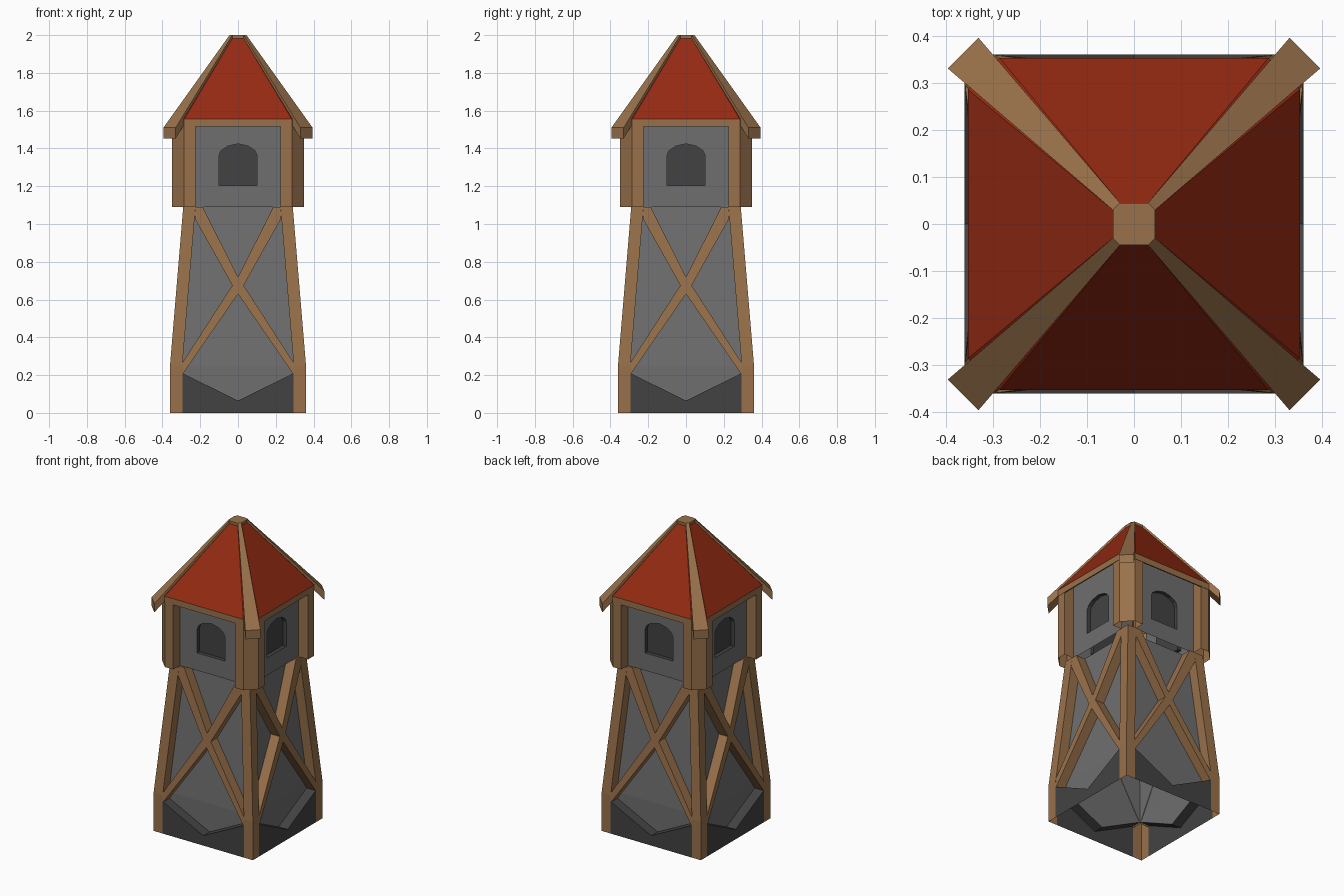
import bpy
from mathutils import Matrix, Vector

if "Cube" in bpy.data.objects:
    bpy.data.objects.remove(bpy.data.objects["Cube"])


def material(name, r, g, b):
    m = bpy.data.materials.new(name)
    m.diffuse_color = (r, g, b, 1)
    m.use_nodes = True
    m.node_tree.nodes["Principled BSDF"].inputs["Base Color"].default_value = m.diffuse_color
    return m


WOOD = material("wood", 0.318, 0.166, 0.070)
RED = material("roof_red", 0.295, 0.023, 0.006)
STONE = material("grey_stone", 0.158, 0.158, 0.158)
DARK = material("dark_stone", 0.055, 0.055, 0.055)


def build(name, mat, faces):
    """Make one object from the faces of the front side, repeated on all four sides."""
    verts, polys = [], []
    for k in range(4):
        rot = Matrix.Rotation(k * 1.5707963268, 3, 'Z')
        for f in faces:
            polys.append(range(len(verts), len(verts) + len(f)))
            verts += [rot @ Vector(p) for p in f]
    me = bpy.data.meshes.new(name)
    me.from_pydata(verts, [], [list(p) for p in polys])
    me.materials.append(mat)
    ob = bpy.data.objects.new(name, me)
    bpy.context.collection.objects.link(ob)
    bpy.ops.object.select_all(action='DESELECT')
    ob.select_set(True)
    bpy.context.view_layer.objects.active = ob
    bpy.ops.object.mode_set(mode='EDIT')
    bpy.ops.mesh.select_all(action='SELECT')
    bpy.ops.mesh.remove_doubles(threshold=0.0005)
    bpy.ops.object.mode_set(mode='OBJECT')
    return ob


def strip(low, high):
    """Quads between two rows of points."""
    return [(low[i], low[i + 1], high[i + 1], high[i]) for i in range(len(low) - 1)]


def outer(z):
    """Distance of the tower's outer face from the centre."""
    return 0.36 - max(0, z - 0.25) * 0.07 / 0.84


def front(pts, depth=0.0):
    """Points (x, z) laid on the tower's outer face, set in by depth."""
    return [(x, -(outer(z) - depth), z) for x, z in pts]


T = 0.065            # thickness of posts, base and braces
FLOOR, EAVE = 1.09, 1.555

# Corner posts of the tower, bent inward above the base
def post_row(z, full=True):
    o, i = outer(z), outer(z) - T
    row = [(i, -o, z), (o, -o, z), (o, -i, z)]
    return [(i, -i, z)] + row + [(i, -i, z)] if full else row

build("corner_posts", WOOD,
      strip(post_row(0, False), post_row(0.21, False))
      + strip(post_row(0.21), post_row(0.25))
      + strip(post_row(0.25), post_row(FLOOR)))

# Dark base with a V-shaped upper edge
vee = [(-0.295, 0.21), (0, 0.065), (0.295, 0.21)]
base = [(-0.295, 0), (0.295, 0)] + vee[::-1]
build("stone_base", DARK, [front(base)] + strip(front(vee), front(vee, T)))

# Tapered tower walls
build("tower_walls", STONE, [
    front(vee + [(0.295, 0.25), (-0.295, 0.25)], T),
    front([(-0.295, 0.25), (0.295, 0.25), (0.225, FLOOR), (-0.225, FLOOR)], T)])

# Crossed braces
half = [(0, 0.63), (0.296, 0.2), (0.295, 0.265), (0.03, 0.675),
        (0.229, 1.03), (0.225, FLOOR), (0.187, FLOOR), (0, 0.72)]
cross = half + [(-x, z) for x, z in half[-2:0:-1]]
ring = cross + cross[:1]
build("cross_braces", WOOD, [front(cross)] + strip(front(ring, T), front(ring)))

# Cabin walls with arched window openings
WALL_Y, WALL_TOP = -0.28, 1.653
arch = [(0, 1.205), (0.1, 1.205), (0.1, 1.365), (0.088, 1.39), (0.055, 1.412), (0, 1.425)]
window = arch + [(-x, z) for x, z in arch[-2:0:-1]]
right = [(0, FLOOR), (0.225, FLOOR), (0.225, WALL_TOP), (0, WALL_TOP)] + arch[::-1]
left = [(-x, z) for x, z in right[::-1]]


def flat(pts, y):
    return [(x, y, z) for x, z in pts]


build("cabin_walls", STONE, [flat(right, WALL_Y), flat(left, WALL_Y)])

# Recessed windows
loop = window + window[:1]
build("windows", DARK, [flat(window, WALL_Y + 0.025)]
      + strip(flat(loop, WALL_Y), flat(loop, WALL_Y + 0.025)))

# Chamfered cabin posts, open below, their inner edges meeting the roof slope
plan = [(0.225, -0.28), (0.225, -0.35), (0.285, -0.35),
        (0.35, -0.285), (0.35, -0.225), (0.28, -0.225)]
build("cabin_posts", WOOD, strip(
    [(x, y, FLOOR) for x, y in plan],
    [(x, y, EAVE + 1.4 * (0.35 - max(abs(x), abs(y)))) for x, y in plan]))

# Eave boards under the roof edge
board = [(-0.285, 1.515), (0.285, 1.515), (0.285, EAVE), (-0.285, EAVE)]
build("eave_boards", WOOD, [flat(board, -0.352), flat(board[::-1], -0.344),
      strip(flat(board[:2], -0.344), flat(board[:2], -0.352))[0]])

# Roof with flattened corners
build("roof", RED, strip(
    [(-0.285, -0.352, EAVE), (0.285, -0.352, EAVE), (0.352, -0.285, EAVE)],
    [(-0.03, -0.045, 1.982), (0.03, -0.045, 1.982), (0.045, -0.03, 1.982)]))

# Tapered hip beams on the roof corners
ends = [(0.33, -0.395, 1.51), (0.395, -0.33, 1.51), (0.045, -0.03, 2.0), (0.03, -0.045, 2.0)]
under = [(x, y, z - 0.057) for x, y, z in ends]
build("hip_beams", WOOD, [ends, under[::-1]] + strip(under + under[:1], ends + ends[:1]))

# Cap at the peak
cap = [(-0.03, -0.045), (0.03, -0.045), (0.045, -0.03)]
top = [(x, y, 2.0) for x, y in cap]
build("roof_cap", WOOD, strip([(x, y, 1.97) for x, y in cap], top) + [[(0, 0, 2.0)] + top])
